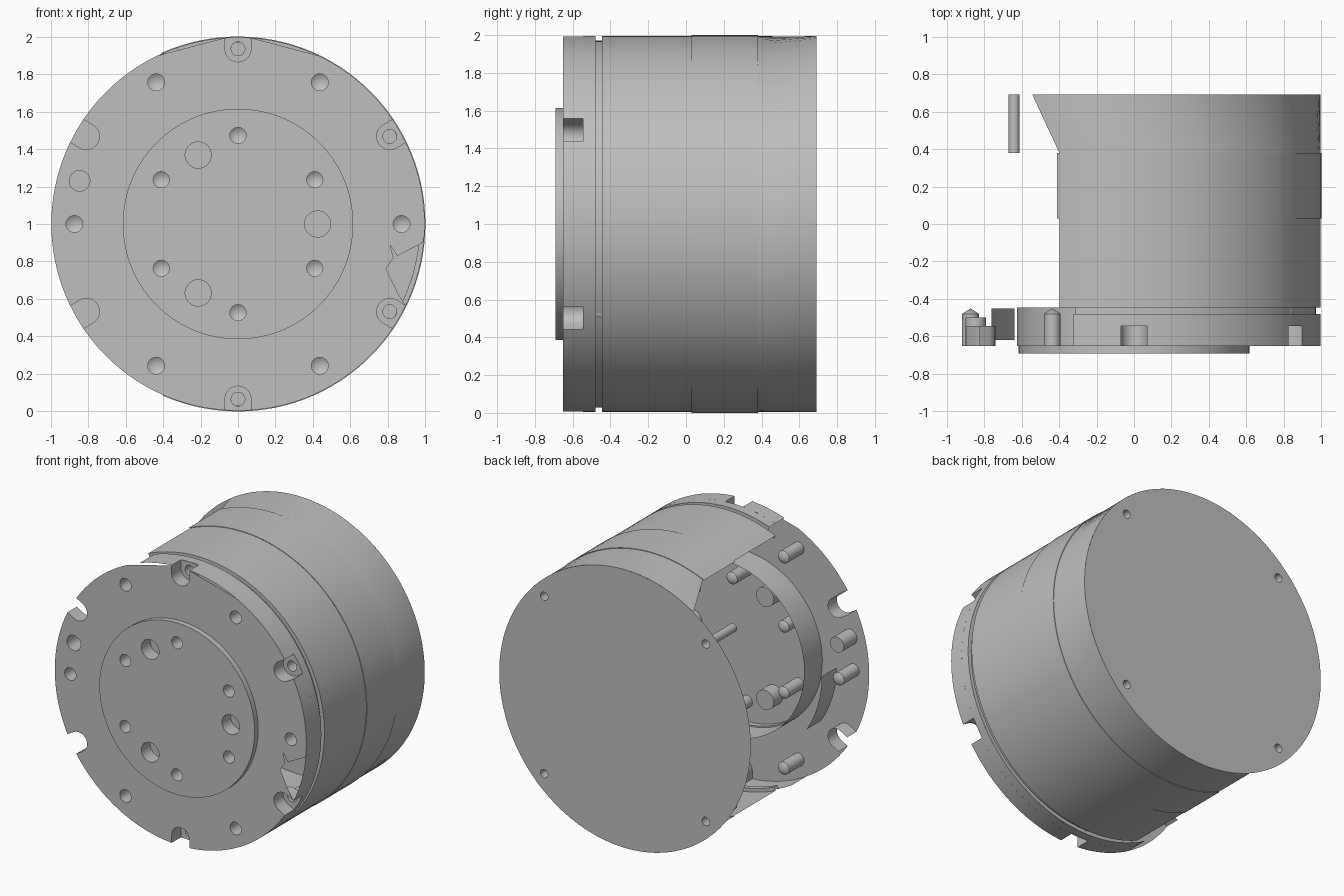
import bpy
import bmesh
from math import cos, sin, radians, asin, degrees

if "Cube" in bpy.data.objects:
    bpy.data.objects.remove(bpy.data.objects["Cube"])

GREY = (0.52, 0.52, 0.52, 1)
metal = bpy.data.materials.new("grey_metal")
metal.diffuse_color = GREY
metal.use_nodes = True
metal.node_tree.nodes["Principled BSDF"].inputs["Base Color"].default_value = GREY

R = 0.996                                        # housing radius
FACE, HUB, SEAT, LIP, BODY, BACK = -0.65, -0.69, -0.545, -0.48, -0.445, 0.69
CUT = 113.6                                      # housing wall is open beyond this angle


def finish(name, bm):
    bmesh.ops.remove_doubles(bm, verts=bm.verts, dist=0.0005)
    mesh = bpy.data.meshes.new(name)
    bm.to_mesh(mesh)
    bm.free()
    mesh.materials.append(metal)
    obj = bpy.data.objects.new(name, mesh)
    bpy.context.collection.objects.link(obj)
    bpy.ops.object.select_all(action="DESELECT")
    obj.select_set(True)
    bpy.context.view_layer.objects.active = obj
    bpy.ops.object.shade_smooth_by_angle(angle=radians(30))


def polar(r, deg):
    return r * cos(radians(deg)), r * sin(radians(deg))


def circle(cx, cz, r, n=24):
    return [(cx + r * cos(radians(360 * i / n)), cz + r * sin(radians(360 * i / n)))
            for i in range(n)]


def sweep(bm, profile, start=0, end=360, centre=(0, 0), n=72):
    """Turn (radius, y[, end angle]) points about a y-direction axis."""
    rows = []
    for i in range(n + 1):
        row = []
        for r, y, *stop in profile:
            last = stop[0] if stop else end
            x, z = polar(r, start + (last - start) * i / n)
            row.append(bm.verts.new((centre[0] + x, y, 1 + centre[1] + z)))
        rows.append(row)
    for a, b in zip(rows, rows[1:]):
        for j in range(len(profile) - 1):
            bm.faces.new((a[j], a[j + 1], b[j + 1], b[j]))


def sheet(bm, loops, y, side):
    """Flat face at y, bounded by the first loop and pierced by the others."""
    edges = []
    for loop in loops:
        vs = [bm.verts.new((x, y, 1 + z)) for x, z in loop]
        edges += [bm.edges.new((vs[i - 1], vs[i])) for i in range(len(vs))]
    made = bmesh.ops.triangle_fill(bm, use_beauty=True, edges=edges, normal=(0, side, 0))
    for f in made["geom"]:
        if isinstance(f, bmesh.types.BMFace):
            f.normal_update()
            if f.normal.y * side < 0:
                f.normal_flip()


def holes(name, centres, r, front, deep, tip):
    bm = bmesh.new()
    for c in centres:
        sweep(bm, [(0, tip), (r, deep), (r, front)], centre=c, n=24)
    finish(name, bm)


# Rounded screw notches in the rim
NOTCH_W, NOTCH_R = 0.07, 0.935
HALF = degrees(asin(NOTCH_W / R))


def notch(angle):
    pts = [polar(R, angle - HALF)]
    cx, cz = polar(NOTCH_R, angle)
    for i in range(13):
        x, z = polar(NOTCH_W, angle - 90 - 15 * i)
        pts.append((cx + x, cz + z))
    return pts + [polar(R, angle + HALF)]


# Rear housing wall, in three lengths
bm = bmesh.new()
sweep(bm, [(0.97, BODY), (R, BODY), (R, 0.03)], -CUT, CUT)
finish("housing_front_wall", bm)
bm = bmesh.new()
sweep(bm, [(R, 0.03), (1, 0.03), (1, 0.38), (R, 0.38)], -CUT, CUT + 0.6)
finish("housing_middle_band", bm)
bm = bmesh.new()
sweep(bm, [(R, 0.38, CUT), (R, BACK, 123)], -CUT)
finish("housing_rear_wall", bm)

# Back cover with four blind holes
back_holes = [(sx * 0.64, sz * 0.635) for sx in (-1, 1) for sz in (-1, 1)]
bm = bmesh.new()
sheet(bm, [circle(0, 0, R, 96)] + [circle(*c, 0.03) for c in back_holes], BACK, 1)
finish("back_cover", bm)
bm = bmesh.new()
for c in back_holes:
    sweep(bm, [(0.03, BACK), (0.03, 0.38), (0, 0.38)], centre=c, n=24)
bmesh.ops.reverse_faces(bm, faces=bm.faces)
finish("back_cover_holes", bm)

# Groove between the flange and the housing
bm = bmesh.new()
sweep(bm, [(R, LIP), (0.97, LIP), (0.97, BODY)], -CUT, 109)
finish("groove", bm)

# Flange rim, interrupted by the seated notches
seated = (-90, -30, 30, 90)
bm = bmesh.new()
sweep(bm, [(R, SEAT), (R, LIP)], -120, 109)
stops = [-120] + [a + s * HALF for a in seated for s in (-1, 1)] + [109]
for a, b in zip(stops[::2], stops[1::2]):
    sweep(bm, [(R, FACE), (R, SEAT)], a, b, n=24)
finish("flange_rim", bm)

# Flange face: rim outline with notches, clipped top edge and a broken gap on one side
gap = [(0.86, -0.38), (0.82, -0.3), (0.79, -0.24), (0.83, -0.18),
       (0.81, -0.11), (0.85, -0.17), (0.985, -0.1)]
outline = []
for a in range(-90, 270, 60):
    outline += notch(a)
    if a == -30:
        outline += gap
    for i in range(1, 24):
        deg = a + HALF + (60 - 2 * HALF) * i / 24
        clipped = 66 < deg < 114 or -30 < deg < -5
        if not clipped:
            outline.append(polar(R, deg))
flange_holes = [polar(0.873, a) for a in range(0, 360, 60)]
dowel = (-0.845, 0.23)
bm = bmesh.new()
sheet(bm, [outline, circle(0, 0, 0.625, 72), circle(*dowel, 0.055)]
      + [circle(*c, 0.045) for c in flange_holes], FACE, -1)
finish("flange_face", bm)
holes("flange_screw_holes", flange_holes, 0.045, FACE, -0.48, -0.45)
holes("flange_dowel_hole", [dowel], 0.055, FACE, -0.5, -0.5)

# Notch walls, seats and screw bores
bm = bmesh.new()
for a in range(-90, 270, 60):
    pts = notch(a)
    for p, q in zip(pts, pts[1:]):
        bm.faces.new([bm.verts.new((x, y, 1 + z)) for (x, z), y in
                      ((p, FACE), (p, SEAT), (q, SEAT), (q, FACE))])
finish("notch_walls", bm)
bores = [polar(NOTCH_R, a) for a in seated]
bm = bmesh.new()
for a, c in zip(seated, bores):
    sheet(bm, [notch(a) + [polar(R, a)], circle(*c, 0.037)], SEAT, -1)
    sweep(bm, [(0.037, BODY), (0.037, SEAT)], centre=c, n=24)
finish("notch_seats", bm)

# Output hub: side wall, face and holes
bm = bmesh.new()
sweep(bm, [(0.615, HUB), (0.615, FACE), (0.625, FACE), (0.625, BODY)])
finish("hub_wall", bm)
small = [polar(0.473, a) for a in range(30, 390, 60)]
large = [polar(0.425, a) for a in (0, 120, 240)]
bm = bmesh.new()
sheet(bm, [circle(0, 0, 0.615, 72)] + [circle(*c, 0.043) for c in small]
      + [circle(*c, 0.07) for c in large], HUB, -1)
finish("hub_face", bm)
holes("hub_screw_holes", small, 0.043, HUB, -0.52, -0.49)
holes("hub_pin_holes", large, 0.07, HUB, -0.59, -0.59)

# Remaining piece of the inner bearing wall
bm = bmesh.new()
sweep(bm, [(0.76, -0.62), (0.76, -0.45)], 180, 213, n=12)
finish("inner_wall_piece", bm)
